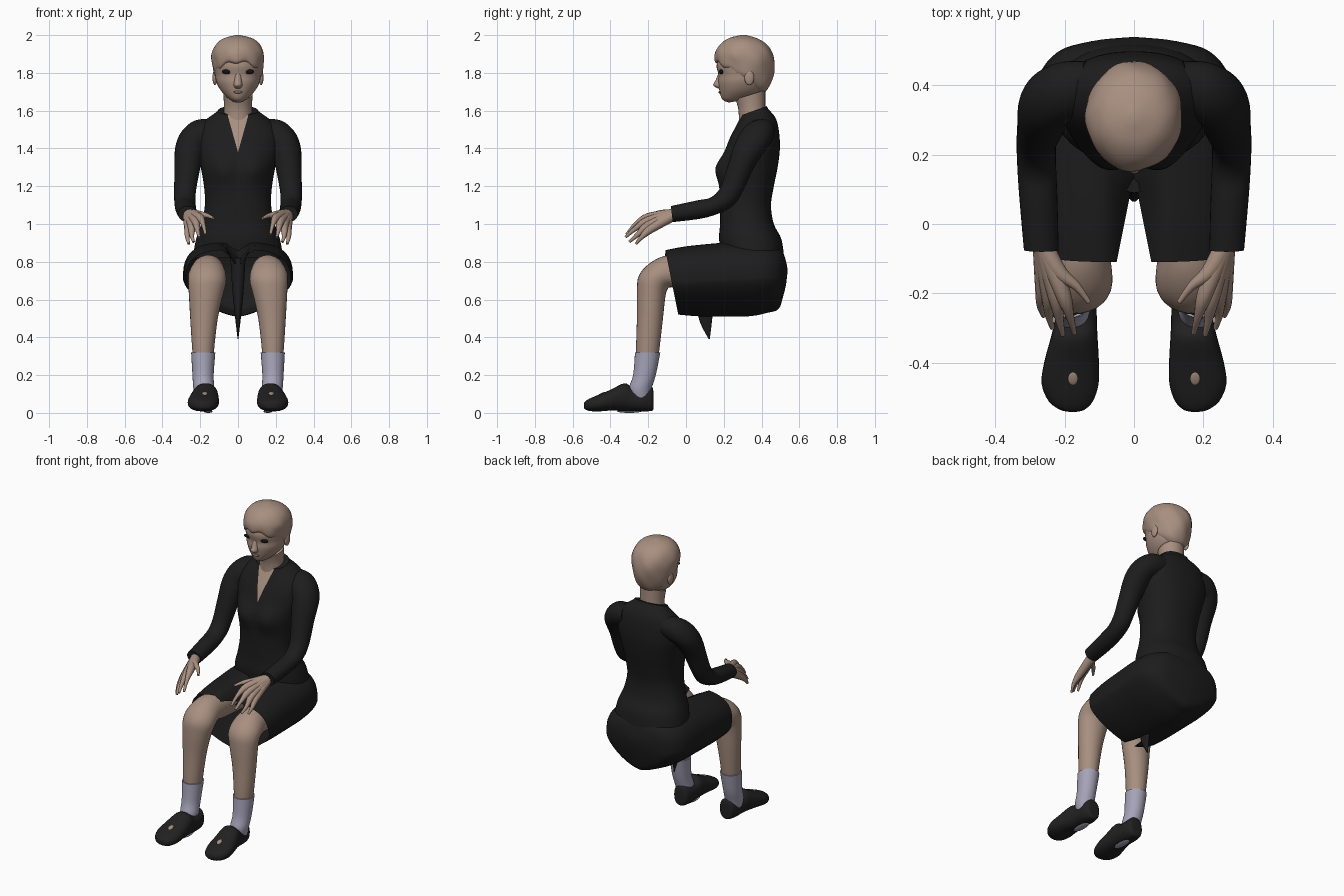
import bpy, bmesh, math
from mathutils import Vector as V


def material(name, r, g, b):
    m = bpy.data.materials.new(name)
    m.diffuse_color = (r, g, b, 1)
    return m


SKIN = material("skin", .39, .275, .215)
CLOTH = material("black cloth", .012, .012, .012)
SHOE = material("shoe leather", .016, .015, .015)
SOCK = material("sock lilac", .38, .37, .48)
LIP = material("lip", .29, .18, .15)
DARK = material("eye dark", .006, .006, .006)
WHITE = material("eye white", .6, .6, .6)


def finish(name, bm, *mats):
    bmesh.ops.recalc_face_normals(bm, faces=bm.faces)
    me = bpy.data.meshes.new(name)
    bm.to_mesh(me)
    bm.free()
    ob = bpy.data.objects.new(name, me)
    bpy.context.collection.objects.link(ob)
    for m in mats:
        me.materials.append(m)
    bpy.ops.object.select_all(action='DESELECT')
    ob.select_set(True)
    bpy.context.view_layer.objects.active = ob
    bpy.ops.object.shade_smooth_by_angle(angle=math.radians(45))
    return ob


def spline(a, b, c, d, t):
    return .5 * (2 * b + (c - a) * t + (2 * a - 5 * b + 4 * c - d) * t * t
                 + (3 * b - a - 3 * c + d) * t ** 3)


def loft(rings, n=28, sub=4, power=2.0, low_power=None, caps=(True, True)):
    """Skin smoothly through rings given as (centre, half axis, half axis)."""
    full, last = [], len(rings) - 1
    for i in range(last):
        q = [rings[max(0, min(last, i + k))] for k in (-1, 0, 1, 2)]
        for s in range(sub):
            full.append([spline(q[0][j], q[1][j], q[2][j], q[3][j], s / sub) for j in range(3)])
    full.append(rings[-1])
    bm = bmesh.new()
    loops = []
    for c, u, v in full:
        row = []
        for k in range(n):
            a = 2 * math.pi * k / n
            ca, sa = math.cos(a), math.sin(a)
            e = 2 / (power if sa >= 0 or not low_power else low_power)
            row.append(bm.verts.new(c + u * math.copysign(abs(ca) ** e, ca)
                                    + v * math.copysign(abs(sa) ** e, sa)))
        loops.append(row)
    for r0, r1 in zip(loops, loops[1:]):
        for k in range(n):
            j = (k + 1) % n
            bm.faces.new((r0[k], r0[j], r1[j], r1[k]))
    for cap, row in zip(caps, (loops[0], loops[-1])):
        if cap:
            bm.faces.new(row)
    return bm


def rows(table, side=1):
    """Rows of centre x, front y z, back y z, half width, optional outward rise."""
    out = []
    for x, yf, zf, yb, zb, hw, *rise in table:
        out.append((V((x * side, (yf + yb) / 2, (zf + zb) / 2)),
                    V((hw * side, 0, rise[0] if rise else 0)),
                    V((0, (yf - yb) / 2, (zf - zb) / 2))))
    return out


def tube(points, radii, side=1):
    pts = [V((p[0] * side, p[1], p[2])) for p in points]
    out = []
    for i, p in enumerate(pts):
        t = (pts[min(i + 1, len(pts) - 1)] - pts[max(i - 1, 0)]).normalized()
        u = t.cross(V((0, 0, 1))).normalized()
        out.append((p, u * radii[i], t.cross(u) * radii[i]))
    return loft(out, n=12)


def ball(name, mat, loc, size, tilt=0):
    bm = bmesh.new()
    bmesh.ops.create_uvsphere(bm, u_segments=20, v_segments=12, radius=1)
    ob = finish(name, bm, mat)
    ob.location, ob.scale, ob.rotation_euler = loc, size, (tilt, 0, 0)


def split(bm, normal, point):
    bmesh.ops.bisect_plane(bm, geom=bm.verts[:] + bm.edges[:] + bm.faces[:],
                           plane_co=point, plane_no=normal)


# Jacket body with a shaped bust and an open V neckline
bm = loft(rows([
    (0, .19, .82, .52, .82, .24), (0, .175, .92, .505, .92, .222),
    (0, .18, 1.0, .465, 1.0, .195), (0, .18, 1.1, .45, 1.1, .175),
    (0, .178, 1.2, .465, 1.2, .18), (0, .18, 1.3, .485, 1.3, .197),
    (0, .205, 1.38, .497, 1.4, .215), (0, .23, 1.45, .492, 1.49, .215),
    (0, .26, 1.51, .475, 1.56, .185), (0, .285, 1.56, .435, 1.61, .118),
    (0, .29, 1.575, .43, 1.625, .105)]), n=56, power=2.3)
for v in bm.verts:
    if v.co.y < .33:
        v.co.y -= .032 * math.exp(-((abs(v.co.x) - .085) / .07) ** 2 - ((v.co.z - 1.29) / .075) ** 2)
for s in (-1, 1):
    split(bm, (1, 0, s * .28), (0, 0, 1.38))
for f in bm.faces:
    c = f.calc_center_median()
    if c.y < .32 and abs(c.x) < .28 * (c.z - 1.38) and len(f.verts) < 10:
        f.material_index = 1
finish("jacket_body", bm, CLOTH, SKIN)

# Skirt: wide open-ended shell, creased and notched between the thighs
bm = loft(rows([
    (0, -.11, .865, -.04, .515, .278), (0, 0, .885, .06, .51, .287),
    (0, .15, .9, .2, .51, .29), (0, .3, .91, .34, .512, .29),
    (0, .42, .9, .43, .53, .275), (0, .5, .87, .49, .55, .22),
    (0, .53, .8, .515, .62, .13), (0, .538, .75, .53, .68, .03)]),
    n=64, power=2.9, low_power=1.5, caps=(False, True))
for s in (-1, 1):
    split(bm, (1, s * .2, 0), (0, .14, 0))
gone = [f for f in bm.faces if abs(f.calc_center_median().x) < .2 * (.14 - f.calc_center_median().y)]
bmesh.ops.delete(bm, geom=gone, context='FACES')
for v in bm.verts:
    if v.co.z > .7 and v.co.y < .25:
        v.co.z -= .13 * math.exp(-(v.co.x / .042) ** 2) * min(1, (.25 - v.co.y) / .2)
finish("skirt", bm, CLOTH)
finish("skirt_hanging_point", loft(rows([
    (0, .09, .82, .16, .82, .04), (0, .08, .65, .15, .65, .03),
    (0, .065, .51, .14, .51, .016), (0, .12, .39, .126, .39, .002)])), CLOTH)

# Neck, head and hair
finish("neck", loft(rows([
    (0, .28, 1.5, .42, 1.55, .08), (0, .278, 1.6, .42, 1.63, .074),
    (0, .262, 1.66, .42, 1.71, .078)])), SKIN)
finish("face", loft(rows([
    (0, .225, 1.643, .33, 1.66, .028), (0, .192, 1.66, .38, 1.68, .055),
    (0, .178, 1.7, .41, 1.71, .09), (0, .17, 1.75, .43, 1.75, .114),
    (0, .172, 1.79, .445, 1.79, .121), (0, .162, 1.84, .455, 1.84, .126),
    (0, .18, 1.9, .44, 1.9, .115)]), n=36), SKIN)
bm = loft(rows([
    (0, .2, 1.85, .4, 1.685, .085), (0, .162, 1.858, .435, 1.715, .121),
    (0, .152, 1.878, .463, 1.79, .134), (0, .158, 1.915, .467, 1.87, .139),
    (0, .185, 1.955, .442, 1.935, .12), (0, .23, 1.985, .39, 1.977, .08),
    (0, .29, 2.0, .32, 2.0, .012)]), n=56)
for v in bm.verts:  # soft wavy locks and an uneven fringe
    a = math.atan2(v.co.x, v.co.y - .31)
    fade = max(0, min(1, (2 - v.co.z) * 10))
    k = 1 + fade * (.013 * math.sin(5 * a + 25 * v.co.z) + .009 * math.sin(9 * a - 38 * v.co.z))
    v.co.x *= k
    v.co.y = .31 + (v.co.y - .31) * k
    if v.co.z < 1.89 and v.co.y < .27:
        v.co.z += .008 * math.sin(9 * a + 1)
finish("hair", bm, SKIN)
finish("nose", loft(rows([
    (0, .172, 1.80, .21, 1.80, .018), (0, .156, 1.76, .21, 1.76, .021),
    (0, .144, 1.735, .21, 1.735, .023), (0, .168, 1.718, .21, 1.718, .018)]), n=16), SKIN)
ball("lips", LIP, (0, .18, 1.698), (.025, .0085, .007))

for s, tag in ((-1, "_left"), (1, "_right")):
    # Face details
    ball("eye" + tag, DARK, (s * .056, .187, 1.806), (.03, .012, .0125))
    ball("eye_glint" + tag, WHITE, (s * .07, .188, 1.803), (.007, .008, .004))
    ball("ear" + tag, SKIN, (s * .122, .335, 1.775), (.013, .026, .04))

    # Sleeve, starting sideways inside the shoulder and turning down
    finish("sleeve" + tag, loft(rows([
        (.14, .31, 1.475, .47, 1.5, .01, .07), (.2, .285, 1.46, .468, 1.485, .035, .072),
        (.235, .263, 1.43, .455, 1.45, .065, .048),
        (.255, .243, 1.385, .43, 1.405, .077, .012),
        (.268, .215, 1.29, .36, 1.3, .068), (.28, .18, 1.19, .3, 1.17, .058),
        (.281, .13, 1.14, .24, 1.09, .056), (.276, .06, 1.125, .11, 1.035, .055),
        (.267, -.08, 1.095, -.07, 1.01, .05)], s)), CLOTH)

    # Hand: each finger runs from the wrist so that together they form the palm
    wrist = (.262, -.06, 1.05)
    fingers = {
        "index": ((.205, -.2, 1.035), (.185, -.265, 1.0), (.172, -.315, .945)),
        "middle": ((.226, -.205, 1.015), (.215, -.275, .97), (.205, -.32, .93)),
        "ring": ((.245, -.2, .992), (.245, -.26, .94), (.235, -.3, .905)),
        "little": ((.262, -.185, .975), (.268, -.235, .93), (.26, -.265, .895)),
        "thumb": ((.215, -.14, 1.05), (.165, -.18, 1.045), (.13, -.225, 1.03))}
    for name, pts in fingers.items():
        finish(name + "_finger" + tag,
               tube((wrist,) + pts, (.03, .023, .0125, .007), s), SKIN)

    # Leg from thigh to ankle
    finish("leg" + tag, loft(rows([
        (.15, .25, .83, .25, .64, .08), (.155, 0, .835, .05, .65, .086),
        (.16, -.11, .832, -.04, .66, .09), (.163, -.195, .79, -.085, .665, .1),
        (.164, -.25, .725, -.1, .65, .1), (.17, -.26, .64, -.11, .61, .09),
        (.18, -.26, .5, -.122, .5, .073), (.184, -.264, .36, -.138, .36, .06),
        (.184, -.264, .28, -.148, .28, .054)], s)), SKIN)
    finish("sock" + tag, loft(rows([
        (.184, -.27, .32, -.136, .32, .064), (.185, -.28, .2, -.16, .2, .056),
        (.181, -.302, .13, -.185, .12, .055), (.178, -.29, .07, -.19, .07, .045)], s)), SOCK)

    # Shoe with the toe and sole showing through
    finish("shoe" + tag, loft(rows([
        (.165, -.172, .1, -.172, .03, .02), (.166, -.18, .138, -.178, .012, .045),
        (.167, -.22, .135, -.22, .008, .058), (.168, -.28, .132, -.28, .01, .061),
        (.172, -.325, .157, -.325, .01, .067), (.18, -.4, .122, -.4, .012, .079),
        (.184, -.46, .097, -.46, .008, .082), (.182, -.51, .076, -.51, .01, .064),
        (.178, -.535, .06, -.535, .02, .035), (.176, -.541, .045, -.541, .03, .01)],
        s), power=2.3), SHOE)
    ball("toe_spot" + tag, SKIN, (s * .176, -.445, .102), (.014, .02, .004), .38)
    ball("sole_patch" + tag, SOCK, (s * .158, -.3, .008), (.024, .065, .008))
